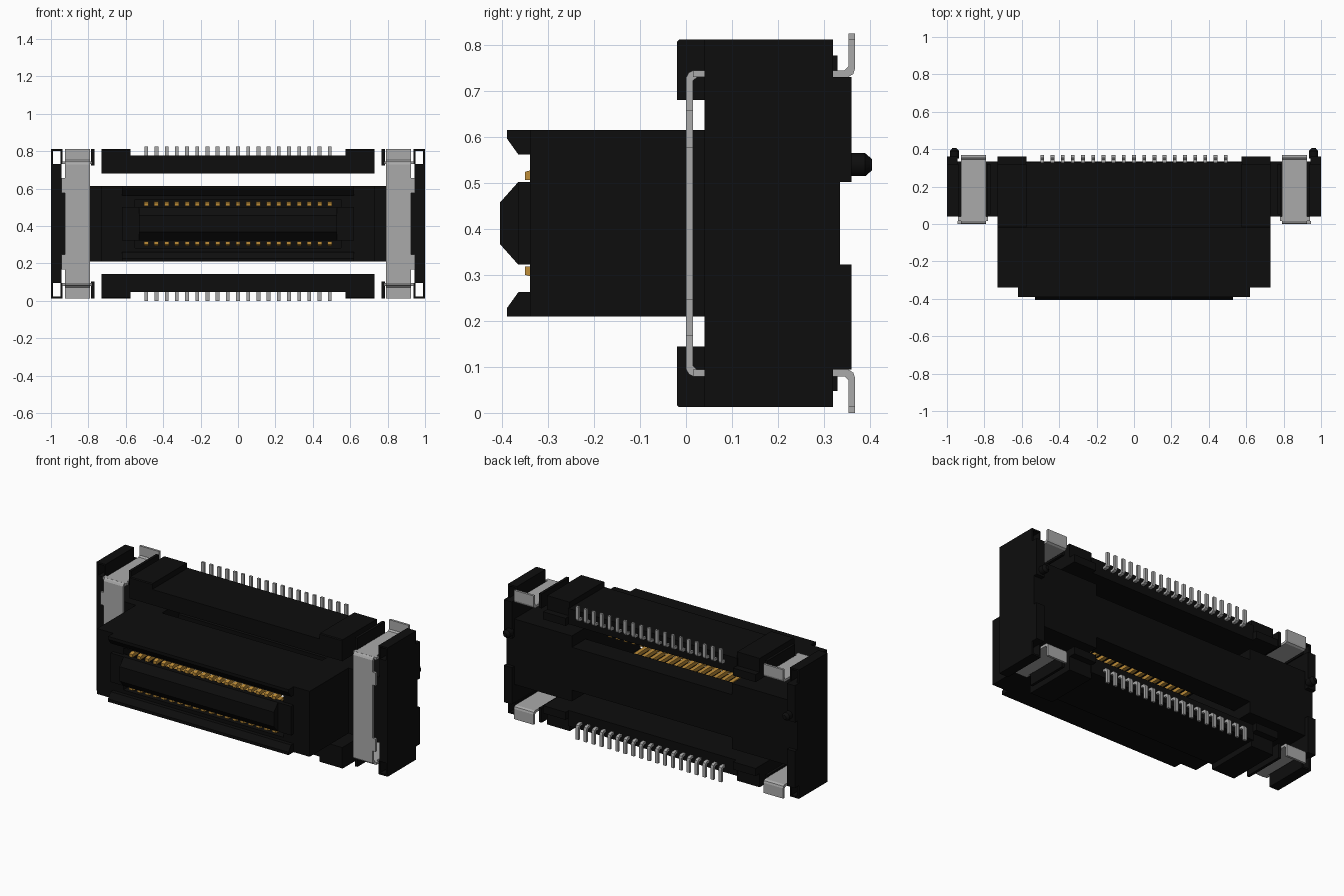
import bpy, math

MID = 0.4125  # height of the horizontal symmetry plane

cube = bpy.data.objects.get("Cube")
if cube:
    bpy.data.objects.remove(cube, do_unlink=True)


def material(name, rgb, rough=0.6):
    m = bpy.data.materials.new(name)
    m.use_nodes = True
    m.diffuse_color = (*rgb, 1)
    node = m.node_tree.nodes["Principled BSDF"]
    node.inputs["Base Color"].default_value = (*rgb, 1)
    node.inputs["Roughness"].default_value = rough
    return m


black = material("black plastic", (0.004, 0.004, 0.004))
grey = material("tin grey", (0.40, 0.40, 0.40))
gold = material("contact gold", (0.52, 0.27, 0.04))


def prism(name, profile, spans, mat, mirror=""):
    """Extrude a (y, height from mid plane) profile over each x span."""
    verts, faces, n = [], [], len(profile)
    for x0, x1 in spans:
        b = len(verts)
        verts += [(x, y, z) for x in (x0, x1) for y, z in profile]
        faces += [tuple(range(b + n - 1, b - 1, -1)), tuple(range(b + n, b + 2 * n))]
        for i in range(n):
            j = (i + 1) % n
            faces.append((b + i, b + j, b + n + j, b + n + i))
    mesh = bpy.data.meshes.new(name)
    mesh.from_pydata(verts, [], faces)
    mesh.materials.append(mat)
    obj = bpy.data.objects.new(name, mesh)
    obj.location.z = MID
    bpy.context.collection.objects.link(obj)
    # consistent outward normals
    import bmesh
    bm = bmesh.new()
    bm.from_mesh(mesh)
    bmesh.ops.recalc_face_normals(bm, faces=bm.faces)
    bm.to_mesh(mesh)
    bm.free()
    if mirror:
        mod = obj.modifiers.new("mirror", "MIRROR")
        mod.use_axis = ("x" in mirror, False, "z" in mirror)
        mod.use_mirror_merge = False
    return obj


def rect(y0, y1, z0, z1):
    return [(y0, z0), (y1, z0), (y1, z1), (y0, z1)]


def box(name, x0, x1, y0, y1, z0, z1, mat=black, mirror=""):
    return prism(name, rect(y0, y1, z0, z1), [(x0, x1)], mat, mirror)


# Floating plug: shroud walls, solid ends, lips and chamfered tongue
box("plug_wall", -0.56, 0.56, -0.34, 0.04, 0.13, 0.203, mirror="z")
box("plug_end", 0.55, 0.73, -0.34, 0.335, -0.203, 0.203, mirror="x")
prism("plug_lip", [(-0.34, 0.15), (-0.365, 0.15), (-0.39, 0.185), (-0.39, 0.203), (-0.34, 0.203)],
      [(-0.62, 0.62)], black, "z")
prism("plug_tongue", [(-0.33, -0.09), (-0.365, -0.09), (-0.405, -0.045),
                      (-0.405, 0.045), (-0.365, 0.09), (-0.33, 0.09)],
      [(-0.53, 0.53)], black)
box("tongue_end", 0.53, 0.62, -0.365, -0.33, -0.09, 0.09, mirror="x")

# Rear plate and the flanges joining it to the end walls
box("rear_plate", -0.56, 0.56, 0.2, 0.335, -0.133, 0.133)
box("end_flange", 0.73, 0.96, 0.04, 0.335, -0.203, 0.203, mirror="x")

# Outer frame: long rails with taller corner blocks
box("rail", -0.58, 0.58, -0.02, 0.33, 0.268, 0.365, mirror="z")
prism("rail_corner", [(-0.02, 0.268), (0.36, 0.268), (0.36, 0.315), (0.32, 0.315),
                      (0.32, 0.4), (-0.015, 0.4), (-0.02, 0.395)],
      [(0.575, 0.73)], black, "xz")
box("rail_corner_hook", 0.768, 0.785, 0.05, 0.32, 0.31, 0.4, mirror="xz")

# End walls with thin hollow corners
prism("end_wall", [(0.04, 0), (0.335, 0), (0.335, 0.09), (0.36, 0.09), (0.36, 0.318), (0.04, 0.318)],
      [(0.945, 1)], black, "xz")
box("corner_side", 0.988, 1, 0.04, 0.32, 0.318, 0.4, mirror="xz")
box("corner_cap", 0.94, 1, 0.04, 0.32, 0.39, 0.4, mirror="xz")
box("corner_inner", 0.938, 0.948, 0.04, 0.32, 0.318, 0.4, mirror="xz")

# Metal hold-down straps: front band, bent over the top, soldered foot at the rear
band = [(0, 0), (0, 0.317), (0.006, 0.328), (0.016, 0.333), (0.345, 0.333), (0.354, 0.342),
        (0.354, 0.4), (0.368, 0.4), (0.368, 0.337), (0.364, 0.325), (0.353, 0.318),
        (0.024, 0.318), (0.015, 0.31), (0.015, 0)]
prism("strap", band, [(0.79, 0.925)], grey, "xz")
box("strap_tab", 0.92, 0.945, 0, 0.015, 0.165, 0.245, grey, "xz")
box("strap_shoulder", 0.78, 0.94, 0.015, 0.04, 0.318, 0.333, grey, "xz")

# Rows of solder tails and mating contacts
PITCH = 0.0545
rows = [PITCH * (i - 9) for i in range(19)]
tail = [(0.3, 0.318), (0.3, 0.333), (0.345, 0.333), (0.354, 0.342), (0.354, MID),
        (0.368, MID), (0.368, 0.337), (0.364, 0.325), (0.353, 0.318)]
prism("solder_tails", tail, [(x - 0.01, x + 0.01) for x in rows], grey, "z")
contact = [(-0.35, 0.094), (-0.35, 0.112), (-0.33, 0.118), (0.05, 0.118), (0.05, 0.102), (-0.33, 0.094)]
prism("contacts", contact, [(x - 0.012, x + 0.012) for x in rows], gold, "z")

# Locating pegs on the rear of the end walls
for side, x in (("left", 0.96), ("right", -0.96)):
    for part, y, depth, tip in (("base", 0.37, 0.04, 0.025), ("tip", 0.3975, 0.015, 0.012)):
        bpy.ops.mesh.primitive_cone_add(vertices=20, radius1=0.025, radius2=tip, depth=depth,
                                        location=(x, y, 0.54), rotation=(-math.pi / 2, 0, 0))
        peg = bpy.context.object
        peg.name = f"{side}_peg_{part}"
        peg.data.materials.append(black)
        bpy.ops.object.shade_smooth_by_angle()
